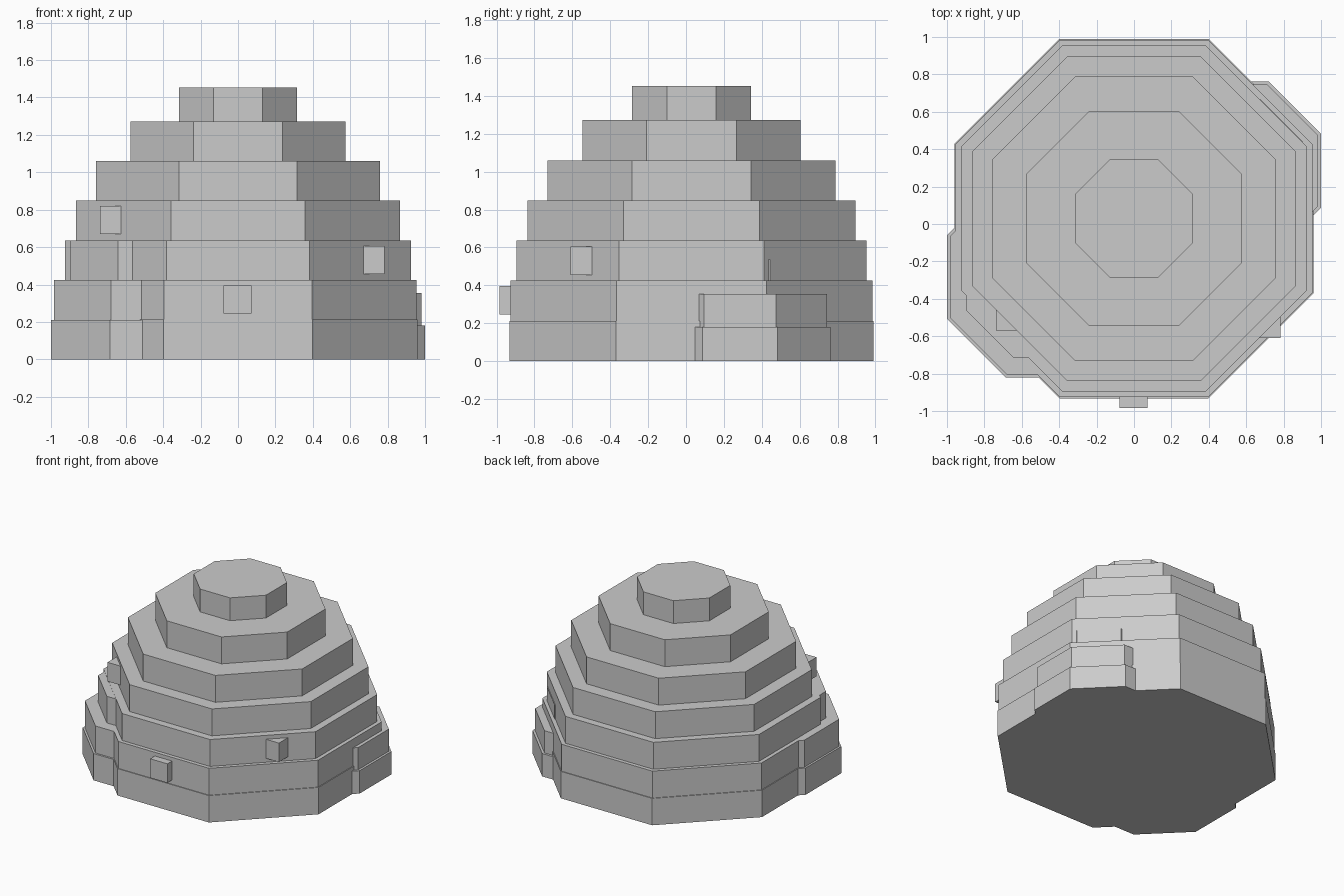
import bpy, bmesh, math
from mathutils import Matrix

if "Cube" in bpy.data.objects:
    bpy.data.objects.remove(bpy.data.objects["Cube"])

stone = bpy.data.materials.new("grey stone")
stone.diffuse_color = (0.6, 0.6, 0.6, 1)
stone.use_nodes = True
stone.node_tree.nodes["Principled BSDF"].inputs["Base Color"].default_value = stone.diffuse_color


def finish(name, bm):
    mesh = bpy.data.meshes.new(name)
    bm.to_mesh(mesh)
    bm.free()
    mesh.materials.append(stone)
    obj = bpy.data.objects.new(name, mesh)
    bpy.context.collection.objects.link(obj)


def stepped_dome(name, x, y, heights, apothems):
    """Octagonal tiers joined in one stepped solid, flat sides facing the axes."""
    bm = bmesh.new()
    rings = []
    for z0, z1, a in zip(heights, heights[1:], apothems):
        r = a / math.cos(math.pi / 8)
        for z in (z0, z1):
            rings.append([bm.verts.new((x + r * math.cos((i + 0.5) * math.pi / 4),
                                        y + r * math.sin((i + 0.5) * math.pi / 4), z))
                          for i in range(8)])
    for lo, hi in zip(rings, rings[1:]):
        for i in range(8):
            j = (i + 1) % 8
            bm.faces.new((lo[i], lo[j], hi[j], hi[i]))
    bm.faces.new(rings[0][::-1])
    bm.faces.new(rings[-1])
    finish(name, bm)


def block(name, x, y, z, size=0.15):
    bm = bmesh.new()
    bmesh.ops.create_cube(bm, size=size, matrix=Matrix.Translation((x, y, z)))
    finish(name, bm)


# Main stepped dome
stepped_dome("main_dome", 0, 0.029,
             [0, 0.212, 0.424, 0.636, 0.848, 1.06, 1.272, 1.452],
             [0.961, 0.955, 0.925, 0.866, 0.76, 0.575, 0.315])

# Two smaller domes mostly buried in the main one
stepped_dome("front_left_dome", -0.463, -0.283,
             [0, 0.211, 0.424, 0.634], [0.537, 0.522, 0.433])
stepped_dome("back_right_dome", 0.522, 0.285,
             [0, 0.18, 0.355, 0.535], [0.478, 0.46, 0.38])

# Small blocks poking out of the tiers
block("front_block", -0.002, -0.909, 0.32)
block("right_block", 0.708, -0.534, 0.53)
block("left_block", -0.664, -0.495, 0.745)
